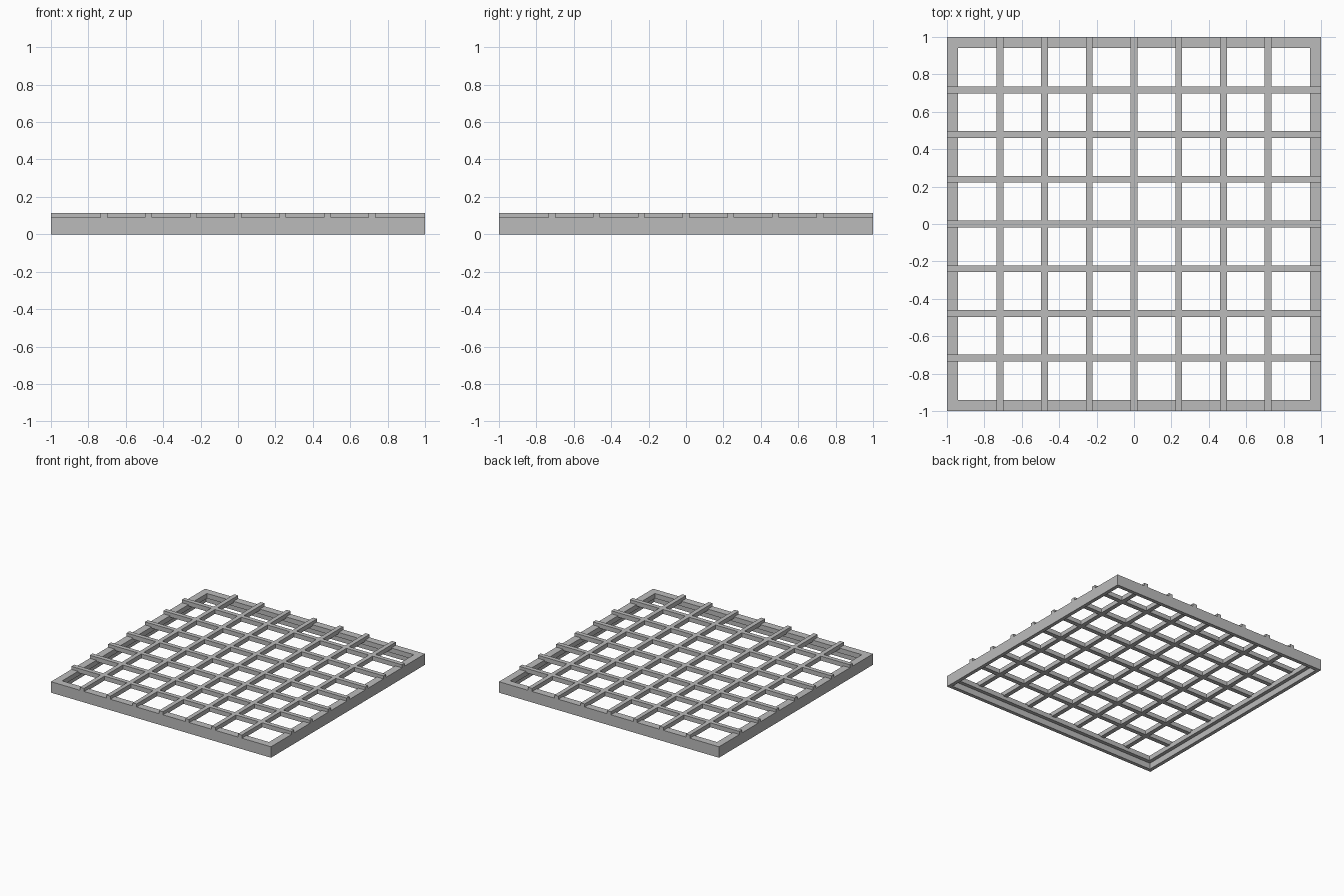
import bpy
import bmesh

cube = bpy.data.objects.get("Cube")
if cube:
    bpy.data.objects.remove(cube, do_unlink=True)

HALF = 1.0          # half side of the frame
LIP = 0.97          # inner half side of the lower lip
OPENING = 0.94      # inner half side of the upper ledge
LEDGE_Z = 0.05      # underside of the ledge
FRAME_Z = 0.09      # top of the frame
TOP = 0.115         # top of the bars
BAR = 0.036         # bar width and depth
STEP = 0.239        # bar spacing

grey = bpy.data.materials.new("grey metal")
grey.use_nodes = True
colour = (0.5, 0.5, 0.5, 1)
grey.diffuse_color = colour
grey.node_tree.nodes["Principled BSDF"].inputs["Base Color"].default_value = colour


def finish(name, bm):
    bmesh.ops.recalc_face_normals(bm, faces=bm.faces)
    mesh = bpy.data.meshes.new(name)
    bm.to_mesh(mesh)
    bm.free()
    mesh.materials.append(grey)
    obj = bpy.data.objects.new(name, mesh)
    bpy.context.collection.objects.link(obj)
    return obj


# Frame: a stepped profile swept round a square with mitred corners
profile = [(HALF, 0), (HALF, FRAME_Z), (OPENING, FRAME_Z),
           (OPENING, LEDGE_Z), (LIP, LEDGE_Z), (LIP, 0)]
bm = bmesh.new()
corners = [(-1, -1), (1, -1), (1, 1), (-1, 1)]
rings = [[bm.verts.new((sx * r, sy * r, z)) for r, z in profile]
         for sx, sy in corners]
for i, ring in enumerate(rings):
    after = rings[(i + 1) % len(rings)]
    for j in range(len(profile)):
        k = (j + 1) % len(profile)
        bm.faces.new((ring[j], after[j], after[k], ring[k]))
finish("frame", bm)

# Lattice: one flat outline of crossing bars, extruded to full depth
centres = [i * STEP for i in range(-3, 4)]
cuts = [-HALF] + [c + s * BAR / 2 for c in centres for s in (-1, 1)] + [HALF]
bm = bmesh.new()
grid = [[bm.verts.new((x, y, TOP - BAR)) for y in cuts] for x in cuts]
cells = len(cuts) - 1
for i in range(cells):
    for j in range(cells):
        if i % 2 or j % 2:      # odd strips are bars, the rest are holes
            bm.faces.new((grid[i][j], grid[i + 1][j],
                          grid[i + 1][j + 1], grid[i][j + 1]))
bmesh.ops.delete(bm, geom=[v for v in bm.verts if not v.link_faces],
                 context='VERTS')
extruded = bmesh.ops.extrude_face_region(bm, geom=bm.faces[:],
                                         use_keep_orig=True)
top_verts = [g for g in extruded["geom"] if isinstance(g, bmesh.types.BMVert)]
bmesh.ops.translate(bm, verts=top_verts, vec=(0, 0, BAR))
finish("lattice_bars", bm)
